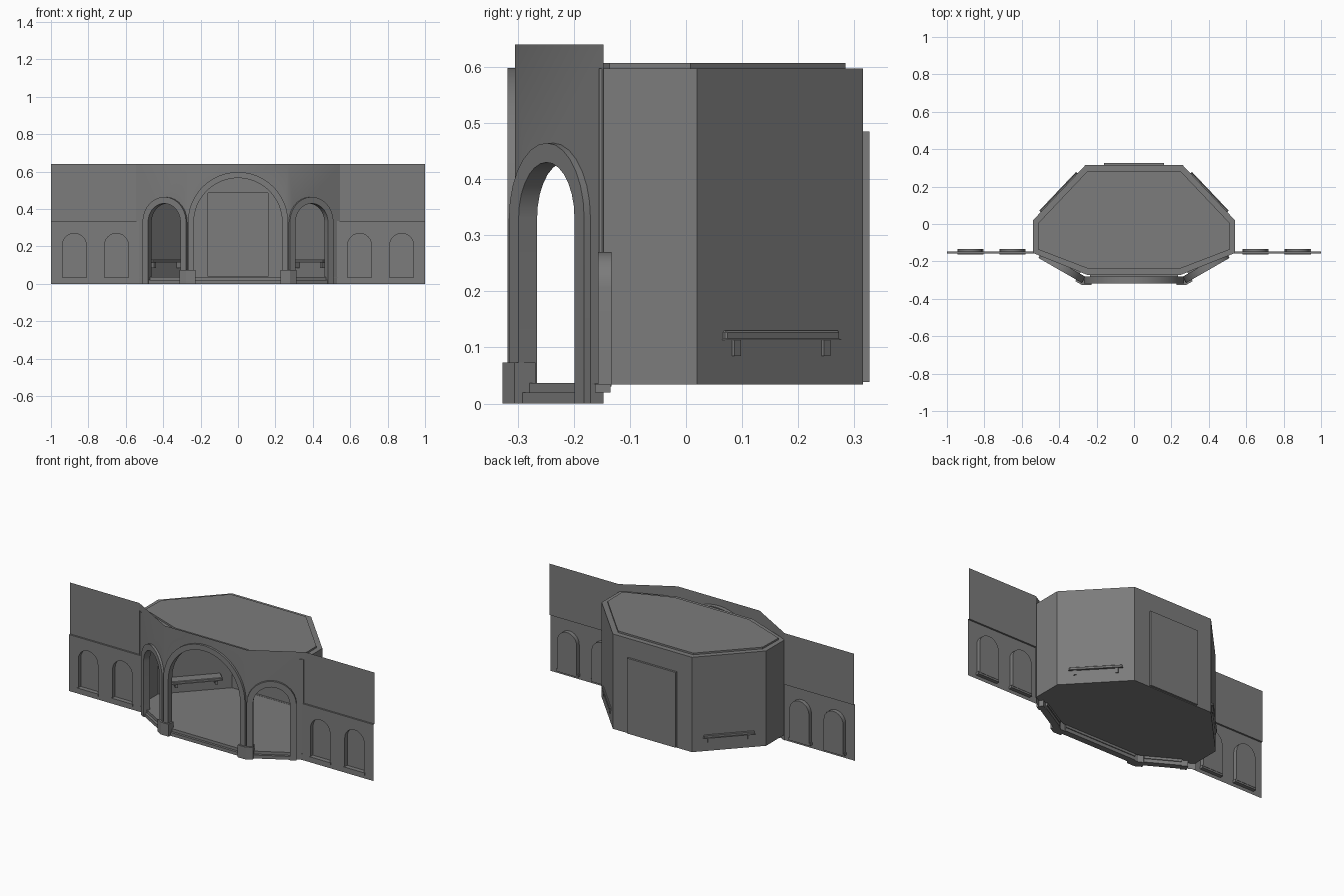
import bpy, bmesh, math
from mathutils import Vector

if "Cube" in bpy.data.objects:
    bpy.data.objects.remove(bpy.data.objects["Cube"])

grey = bpy.data.materials.new("stone_grey")
grey.use_nodes = True
STONE = (0.2, 0.2, 0.2, 1)
grey.diffuse_color = STONE
grey.node_tree.nodes["Principled BSDF"].inputs["Base Color"].default_value = STONE
UP = Vector((0, 0, 1))


def finish(bm, name, smooth=None, weld=True):
    """Turn a bmesh into a named stone object."""
    if weld:
        bmesh.ops.remove_doubles(bm, verts=bm.verts, dist=0.0002)
    bmesh.ops.recalc_face_normals(bm, faces=bm.faces)
    mesh = bpy.data.meshes.new(name)
    bm.to_mesh(mesh)
    bm.free()
    mesh.materials.append(grey)
    ob = bpy.data.objects.new(name, mesh)
    bpy.context.collection.objects.link(ob)
    if smooth:
        bpy.ops.object.select_all(action="DESELECT")
        ob.select_set(True)
        bpy.context.view_layer.objects.active = ob
        bpy.ops.object.shade_smooth_by_angle(angle=math.radians(smooth))
    return ob


def frame(a, b):
    """Map (along, height, outward depth) onto the vertical plane from a to b."""
    a, b = Vector((*a, 0)), Vector((*b, 0))
    d = (b - a).normalized()
    n = d.cross(UP)
    return (lambda s, z, o=0: a + d * s + UP * z + n * o), (b - a).length


def face(bm, pts):
    return bm.faces.new([bm.verts.new(p) for p in pts])


def rect(s0, s1, z0, z1):
    return [(s0, z0), (s1, z0), (s1, z1), (s0, z1)]


def arch(c, r, spring, base, n):
    """Open outline of a round arch, from one foot to the other."""
    arc = [(c + r * math.cos(math.pi * i / n), spring + r * math.sin(math.pi * i / n))
           for i in range(n + 1)]
    return [(c + r, base)] + arc + [(c - r, base)]


def sheet(bm, P, outline, holes=(), o=0):
    """Thin wall with closed holes."""
    edges = []
    for loop in (outline, *holes):
        vs = [bm.verts.new(P(s, z, o)) for s, z in loop]
        edges += [bm.edges.new((v, vs[i - 1])) for i, v in enumerate(vs)]
    bmesh.ops.triangle_fill(bm, edges=edges, use_beauty=True, use_dissolve=False)


def niche(bm, P, loop, o0, o1):
    """Recess behind a hole: its reveal and its back."""
    for i, (s, z) in enumerate(loop):
        t, w = loop[i - 1]
        face(bm, [P(s, z, o0), P(t, w, o0), P(t, w, o1), P(s, z, o1)])
    face(bm, [P(s, z, o1) for s, z in loop])


def prism(bm, pts, z0, z1):
    """Upright solid over a plan outline."""
    lo = [Vector((x, y, z0)) for x, y in pts]
    hi = [Vector((x, y, z1)) for x, y in pts]
    face(bm, lo)
    face(bm, hi)
    for i in range(len(pts)):
        face(bm, [lo[i - 1], lo[i], hi[i], hi[i - 1]])


def block(bm, P, s0, s1, z0, z1, o0, o1):
    prism(bm, [P(s, 0, o)[:2] for s, o in ((s0, o0), (s1, o0), (s1, o1), (s0, o1))], z0, z1)


def arch_trim(bm, P, c, r0, r1, spring, n, o0, o1):
    """Raised arch moulding running down to the ground."""
    a, b = arch(c, r0, spring, 0, n), arch(c, r1, spring, 0, n)
    rings = [[P(*p, o0), P(*q, o0), P(*q, o1), P(*p, o1)] for p, q in zip(a, b)]
    for u, v in zip(rings, rings[1:]):
        for k in range(4):
            face(bm, [u[k - 1], u[k], v[k], v[k - 1]])
    face(bm, rings[0])
    face(bm, rings[-1])


# Entrance bay: three thin walls with arches, mouldings and steps
TOP, SPRING, FLOOR = 0.64, 0.33, 0.037
bay = [(-0.545, -0.147), (-0.27, -0.305), (0.27, -0.305), (0.545, -0.147)]
walls = bmesh.new()
for i, name in enumerate(("right", "centre", "left")):
    P, L = frame(bay[i], bay[i + 1])
    c = (L - 0.136, L / 2, 0.136)[i]
    r0, r1, n = (0.236, 0.268, 24) if i == 1 else (0.1, 0.1345, 14)
    opening = arch(c, r0, SPRING, 0, n)
    outline = [(0, 0), (0, TOP), (L, TOP), (L, 0)] + opening
    face(walls, [P(*p) for p in outline])
    bm = bmesh.new()
    arch_trim(bm, P, c, r0, r1, SPRING, n, -0.025, 0.013)
    finish(bm, name + "_arch_trim", 35)
    bm = bmesh.new()
    block(bm, P, c - r0, c + r0, 0, 0.02, -0.03, 0.006)
    block(bm, P, c - r0, c + r0, 0.02, FLOOR, -0.035, -0.008)
    finish(bm, name + "_arch_steps", weld=False)
finish(walls, "entrance_bay_wall", 40)

# Plinths folded around the bay corners
for side, name in ((1, "left"), (-1, "right")):
    bm = bmesh.new()
    plan = [(0.227, -0.327), (0.277, -0.327), (0.313, -0.306),
            (0.295, -0.268), (0.265, -0.283), (0.227, -0.283)]
    prism(bm, [(side * x, y) for x, y in plan], 0, 0.073)
    finish(bm, name + "_corner_plinth")

# Side wings: lower wall with arched niches, ledge, upper wall and sills
LEDGE, FRONT = 0.335, 0.01
for side, name in ((1, "left"), (-1, "right")):
    P, L = frame(*sorted([(side * 0.545, -0.147), (side, -0.147)]))
    inner = -0.015 if side > 0 else 0
    outer = L if side > 0 else L + 0.015
    centres = [abs(x - (0.545 if side > 0 else 1)) for x in (0.65, 0.875)]
    niches = [arch(c, 0.064, 0.206, 0.03, 12) for c in centres]
    bm = bmesh.new()
    sheet(bm, P, rect(inner, outer, 0, LEDGE), niches, FRONT)
    for loop in niches:
        niche(bm, P, loop, FRONT, -0.014)
    face(bm, [P(inner, LEDGE, FRONT), P(outer, LEDGE, FRONT), P(outer, LEDGE), P(inner, LEDGE)])
    sheet(bm, P, rect(0, L, LEDGE, TOP))
    finish(bm, name + "_wing_wall", 25)
    bm = bmesh.new()
    for c in centres:
        block(bm, P, c - 0.07, c + 0.07, 0.02, 0.035, -0.012, 0.015)
    finish(bm, name + "_window_sills")

# Room behind the bay: floor, thin walls, back recess and raised ceiling
half = [(0.25, -0.272), (0.54, -0.155), (0.54, 0.02), (0.26, 0.315)]
plan = half + [(-x, y) for x, y in reversed(half)]
bm = bmesh.new()
prism(bm, plan, 0.034, FLOOR)
finish(bm, "room_floor")

ROOF = 0.597
bm = bmesh.new()
for i in range(1, 6):
    P, L = frame(plan[i], plan[i + 1])
    if i == 3:
        panel = rect(L / 2 - 0.16, L / 2 + 0.16, FLOOR + 0.001, 0.485)
        sheet(bm, P, rect(0, L, FLOOR, ROOF), [panel])
        niche(bm, P, panel, 0, 0.012)
    else:
        sheet(bm, P, rect(0, L, FLOOR, ROOF))
finish(bm, "room_walls")

bm = bmesh.new()
top = face(bm, [(x, y, ROOF) for x, y in plan])
bm.normal_update()
bmesh.ops.inset_region(bm, faces=[top], thickness=0.033, use_boundary=True)
raised = bmesh.ops.extrude_face_region(bm, geom=[top])["geom"]
bmesh.ops.translate(bm, vec=(0, 0, 0.01),
                    verts=[g for g in raised if isinstance(g, bmesh.types.BMVert)])
if top.is_valid:
    bmesh.ops.delete(bm, geom=[top], context="FACES_ONLY")
finish(bm, "room_roof")

# Benches let into the diagonal walls
for i, name in ((2, "left"), (4, "right")):
    P, L = frame(plan[i], plan[i + 1])
    mid = L / 2
    bm = bmesh.new()
    block(bm, P, mid - 0.14, mid + 0.14, 0.113, 0.13, -0.06, 0.008)
    bmesh.ops.remove_doubles(bm, verts=bm.verts, dist=0.0002)
    bmesh.ops.bevel(bm, geom=bm.edges[:], offset=0.003, segments=1, affect="EDGES")
    for s in (mid - 0.11, mid + 0.11):
        block(bm, P, s - 0.008, s + 0.008, 0.085, 0.114, -0.045, 0.006)
    finish(bm, name + "_bench")
